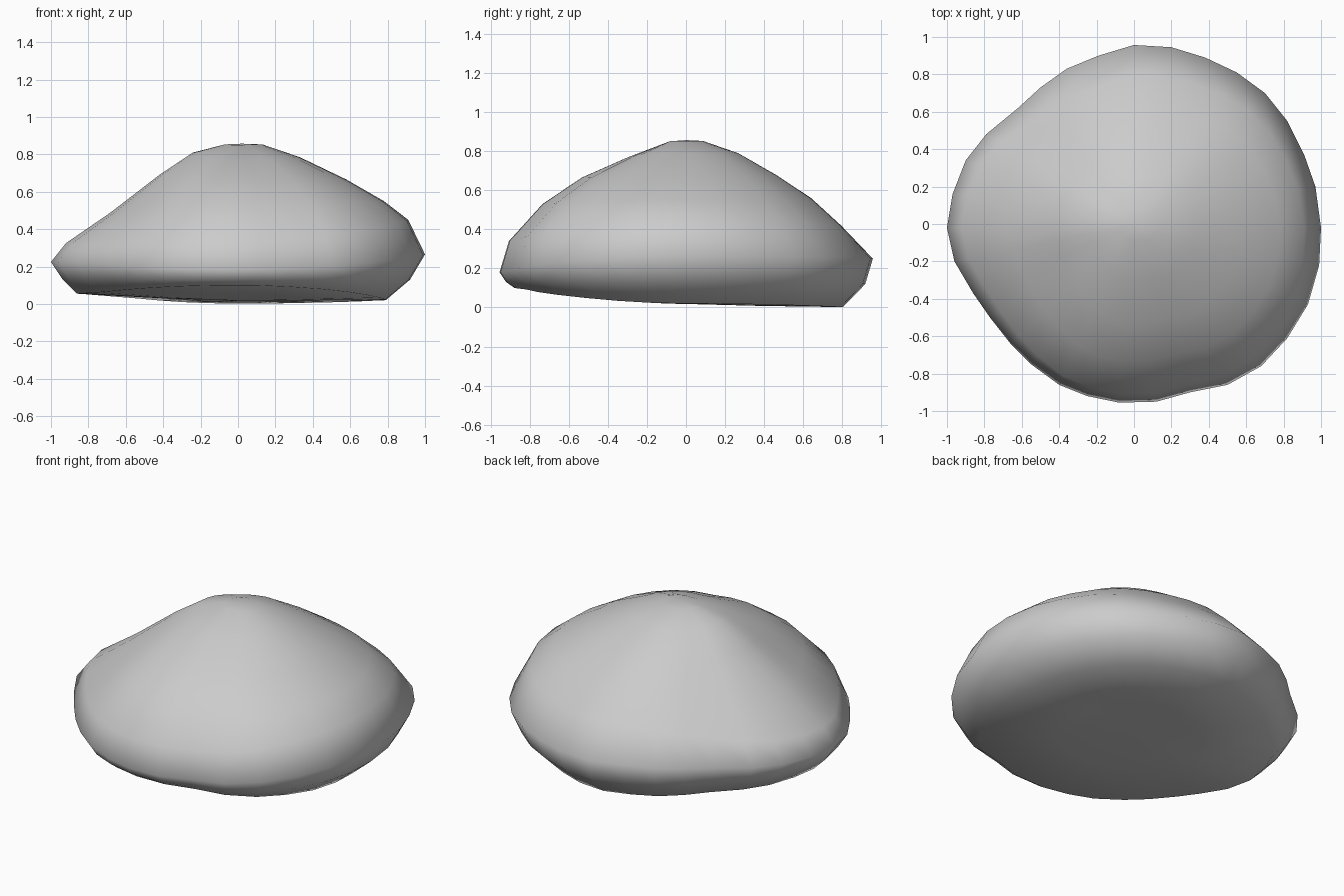
import bpy
import bmesh
from math import atan2, cos, sin, hypot

cube = bpy.data.objects.get("Cube")
if cube:
    bpy.data.objects.remove(cube, do_unlink=True)

# Plan outline of the boulder at its widest, counter-clockwise
OUTLINE = [(1, -.02), (.97, .2), (.91, .37), (.82, .55), (.7, .7), (.55, .81),
           (.38, .89), (.2, .945), (0, .957), (-.19, .9), (-.36, .83), (-.5, .73),
           (-.62, .62), (-.79, .48), (-.9, .34), (-.97, .16), (-1, -.02),
           (-.96, -.2), (-.86, -.37), (-.77, -.5), (-.66, -.64), (-.55, -.75),
           (-.4, -.86), (-.25, -.92), (-.08, -.955), (.12, -.95), (.3, -.9),
           (.5, -.86), (.68, -.76), (.82, -.61), (.93, -.43), (.99, -.22)]

# Side profiles from crown to underside: (fraction of outline radius, height)
LEFT = [(.13, .853), (.33, .785), (.58, .665), (.78, .55), (.91, .45),
        (1, .265), (.92, .13), (.79, .02), (.4, .018)]
RIGHT = [(.07, .853), (.24, .81), (.42, .69), (.68, .49), (.92, .325),
         (1, .225), (.94, .135), (.86, .055), (.4, .03)]
BACK = [(.09, .853), (.28, .79), (.48, .68), (.67, .56), (.83, .42),
        (1, .25), (.96, .12), (.84, .002), (.4, .008)]
FRONT = [(.09, .85), (.31, .77), (.56, .665), (.77, .53), (.95, .34),
         (1, .18), (.965, .13), (.92, .1), (.45, .055)]


def blend(level, angle):
    """Mix the two nearest side profiles at one level."""
    c, s = cos(angle), sin(angle)
    a = (LEFT if c > 0 else RIGHT)[level]
    b = (BACK if s > 0 else FRONT)[level]
    return [a[i] * c * c + b[i] * s * s for i in (0, 1)]


bm = bmesh.new()
rings = []
for level in range(len(LEFT)):
    ring = []
    for x, y in OUTLINE:
        frac, z = blend(level, atan2(y, x))
        ring.append(bm.verts.new((x * frac, y * frac, z)))
    rings.append(ring)

# Skin between rings, then close the crown and the underside
count = len(OUTLINE)
for upper, lower in zip(rings, rings[1:]):
    for i in range(count):
        j = (i + 1) % count
        bm.faces.new((upper[i], lower[i], lower[j], upper[j]))
for ring, height in ((rings[0], .857), (rings[-1], .018)):
    tip = bm.verts.new((0.02 if height > .5 else 0, 0, height))
    for i in range(count):
        bm.faces.new((ring[i], ring[(i + 1) % count], tip))
bmesh.ops.recalc_face_normals(bm, faces=bm.faces)

mesh = bpy.data.meshes.new("boulder")
bm.to_mesh(mesh)
bm.free()
mesh.shade_smooth()

# Plain grey stone
stone = bpy.data.materials.new("stone grey")
stone.use_nodes = True
colour = (.6, .6, .6, 1)
stone.diffuse_color = colour
stone.node_tree.nodes["Principled BSDF"].inputs["Base Color"].default_value = colour
mesh.materials.append(stone)

boulder = bpy.data.objects.new("boulder", mesh)
bpy.context.collection.objects.link(boulder)
